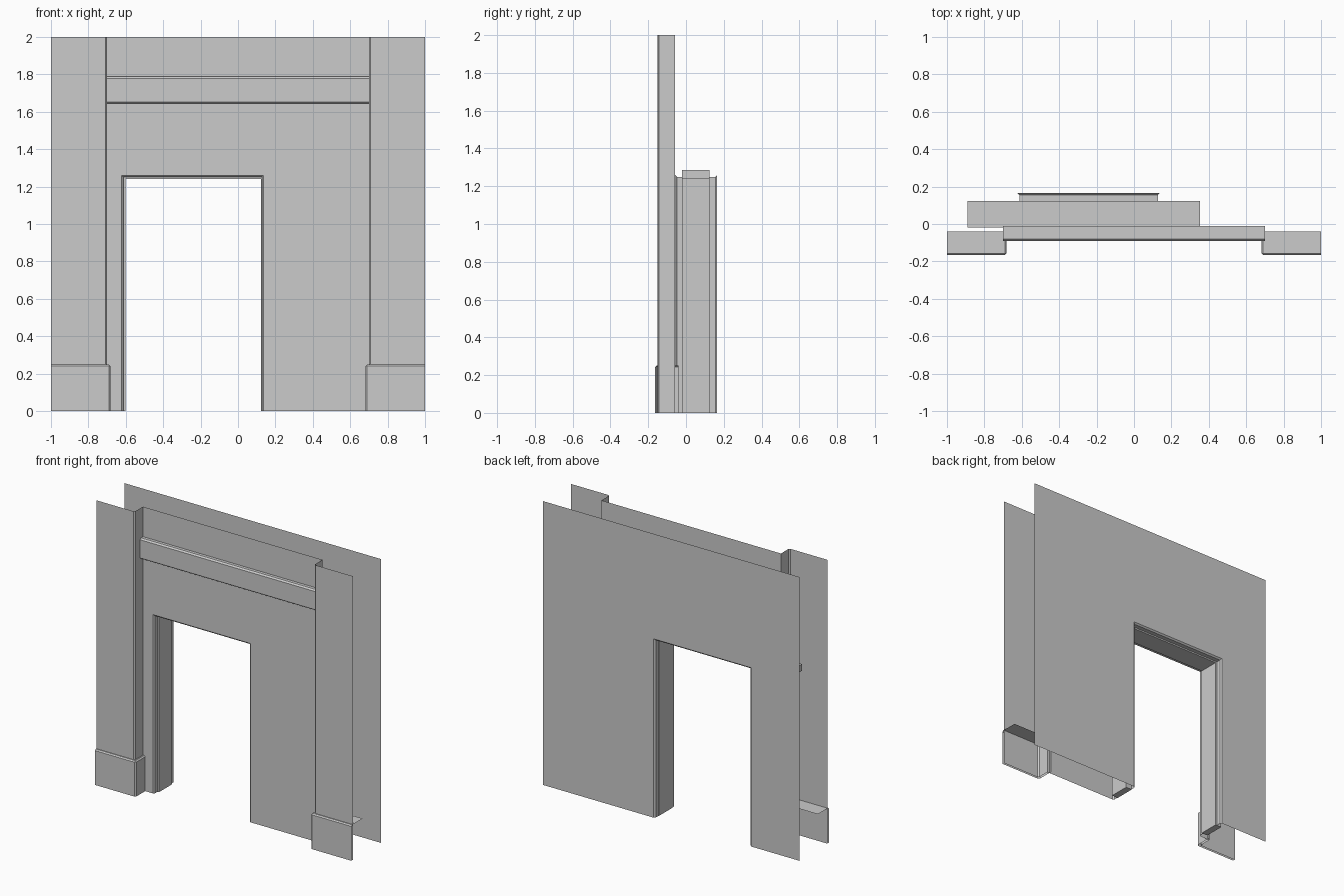
import bpy, bmesh

if "Cube" in bpy.data.objects:
    bpy.data.objects.remove(bpy.data.objects["Cube"])


def finish(name, bm, facing=None):
    """Make an object; the first face is turned to look along `facing`."""
    if facing:
        bm.faces.ensure_lookup_table()
        first = bm.faces[0]
        first.normal_update()
        if first.normal.dot(facing) < 0:
            bmesh.ops.reverse_faces(bm, faces=bm.faces[:])
    me = bpy.data.meshes.new(name)
    bm.to_mesh(me)
    bm.free()
    ob = bpy.data.objects.new(name, me)
    bpy.context.collection.objects.link(ob)
    return ob


def loft(name, rows, facing):
    """Open sheet of quads through rows of points."""
    bm = bmesh.new()
    grid = [[bm.verts.new(p) for p in row] for row in rows]
    for a, b in zip(grid, grid[1:]):
        for i in range(len(a) - 1):
            bm.faces.new((a[i], a[i + 1], b[i + 1], b[i]))
    return finish(name, bm, facing)


def box(name, x0, x1, y0, y1, z0, z1):
    bm = bmesh.new()
    bmesh.ops.create_cube(bm, size=1)
    for v in bm.verts:
        v.co = (x1 if v.co.x > 0 else x0,
                y1 if v.co.y > 0 else y0,
                z1 if v.co.z > 0 else z0)
    return finish(name, bm)


def opening(grow):
    """Outline of the doorway, from left foot to right foot (x, z)."""
    l, r, t = -0.613 - grow, 0.127 + grow, 1.25 + grow
    return [(l, 0), (l, t), (r, t), (r, 0)]


def panel(name, y, half, facing):
    """Wall sheet with the doorway cut out, as quads around the opening."""
    inner = opening(0.01)
    outer = [(-half, 0), (-half, 2), (half, 2), (half, 0)]
    return loft(name, [[(x, y, z) for x, z in row] for row in (inner, outer)], facing)


Y_WALL, Y_BACK = -0.058, 0.165

# Front and back wall sheets
panel("front_wall", Y_WALL, 0.70, (0, -1, 0))
panel("back_wall", Y_BACK, 1.0, (0, 1, 0))

# Doorway reveal with chamfered edges on both sides
steps = [(-0.048, 0), (0.155, 0), (Y_BACK, 0.01)]
rows = [[(x, y, z) for x, z in opening(g)] for y, g in [(Y_WALL, 0.01)] + steps]
loft("doorway_reveal", rows, (1, 0, 0))

# Door frame: two posts and a long lintel
box("left_frame_post", -0.65, -0.602, -0.02, 0.124, 0, 1.25)
box("right_frame_post", 0.124, 0.172, -0.02, 0.124, 0, 1.25)
box("lintel", -0.891, 0.352, -0.02, 0.124, 1.24, 1.287)

# Band across the front wall
band = [(-0.012, 1.645), (-0.084, 1.645), (-0.09, 1.651),
        (-0.09, 1.779), (-0.08, 1.789), (-0.012, 1.789)]
loft("wall_band", [[(x, y, z) for y, z in band] for x in (-0.70, 0.70)], (0, 0, -1))

# Pilasters and their plinths on both sides
for side, s in (("left", -1), ("right", 1)):
    plan = [(1, -0.15), (0.708, -0.15), (0.70, -0.142), (0.70, Y_WALL)]
    loft(side + "_pilaster", [[(s * x, y, z) for x, y in plan] for z in (0, 2)], (0, -1, 0))

    # Plinth: front, inner side and top only
    bm = bmesh.new()
    xo, xi, yf, yb, h = s, s * 0.683, -0.165, -0.04, 0.25
    a, b, c = [bm.verts.new((x, y, 0)) for x, y in ((xo, yf), (xi, yf), (xi, yb))]
    d, e, f, g = [bm.verts.new((x, y, h)) for x, y in ((xo, yf), (xi, yf), (xi, yb), (xo, yb))]
    for q in ((a, b, e, d), (b, c, f, e), (d, e, f, g)):
        bm.faces.new(q)
    plinth = finish(side + "_plinth", bm, (0, -1, 0))
    bev = plinth.modifiers.new("Bevel", "BEVEL")
    bev.width = 0.008
    bev.segments = 1
